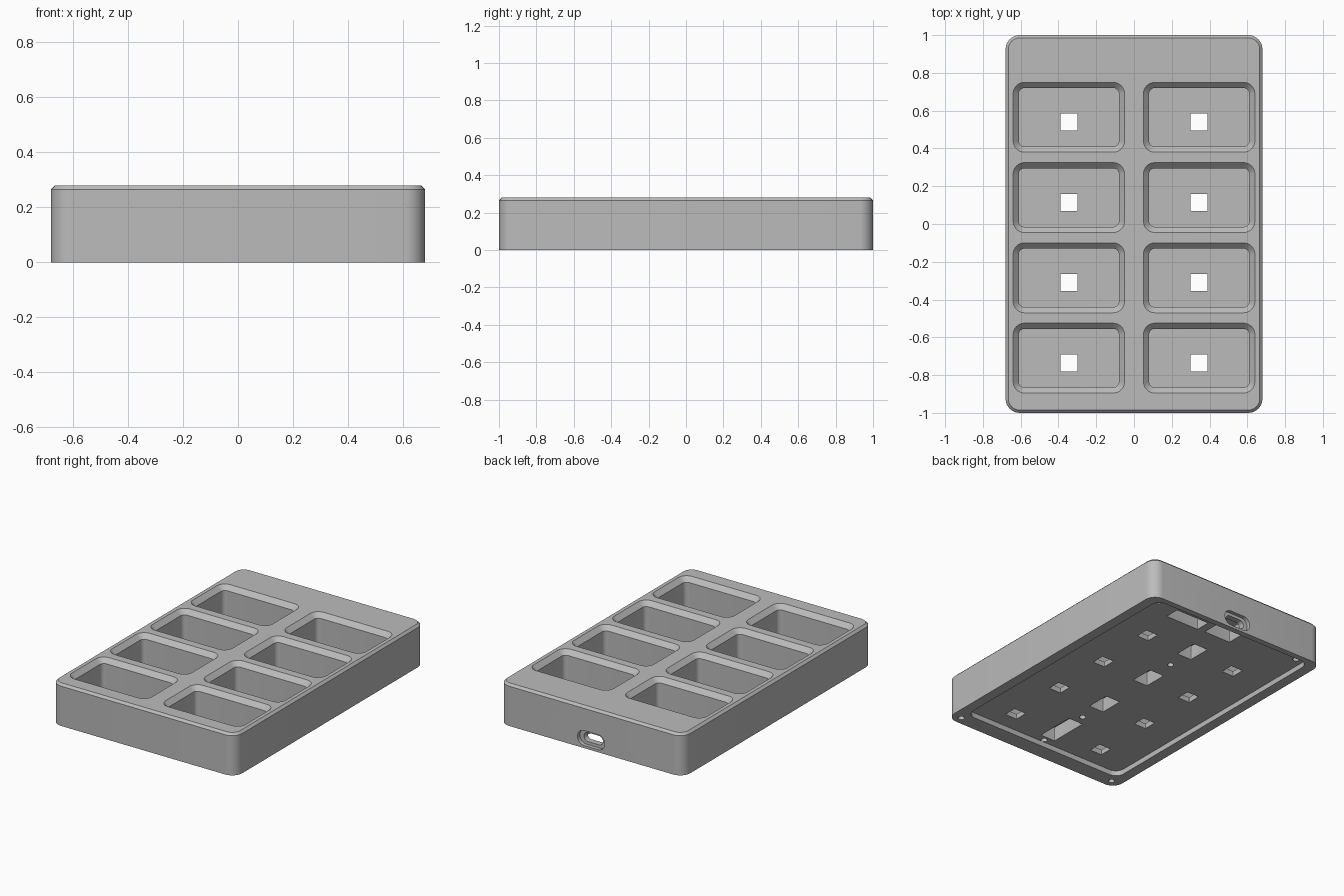
import bpy
import bmesh
from math import cos, sin, pi
from mathutils import Matrix

if "Cube" in bpy.data.objects:
    bpy.data.objects.remove(bpy.data.objects["Cube"])

grey = bpy.data.materials.new("matte grey")
grey.use_nodes = True
colour = (0.5, 0.5, 0.5, 1)
grey.diffuse_color = colour
grey.node_tree.nodes["Principled BSDF"].inputs["Base Color"].default_value = colour


def ring(w, d, r, steps=8):
    """Outline of a rounded rectangle, counter-clockwise."""
    points = []
    for q, (sx, sy) in enumerate([(1, 1), (-1, 1), (-1, -1), (1, -1)]):
        for i in range(steps + 1):
            a = (q + i / steps) * pi / 2
            points.append((sx * (w / 2 - r) + r * cos(a), sy * (d / 2 - r) + r * sin(a)))
    return points


def block(name, w, d, r, levels, place=None):
    """Rounded block lofted through (height, growth) levels."""
    bm = bmesh.new()
    loops = [[bm.verts.new((x, y, z)) for x, y in ring(w + 2 * g, d + 2 * g, r + g)]
             for z, g in levels]
    n = len(loops[0])
    bm.faces.new(loops[0][::-1])
    bm.faces.new(loops[-1])
    for low, high in zip(loops, loops[1:]):
        for i in range(n):
            j = (i + 1) % n
            bm.faces.new((low[i], low[j], high[j], high[i]))
    if place is not None:
        bm.transform(place)
    mesh = bpy.data.meshes.new(name)
    bm.to_mesh(mesh)
    bm.free()
    mesh.materials.append(grey)
    obj = bpy.data.objects.new(name, mesh)
    bpy.context.scene.collection.objects.link(obj)
    return obj


def at(x, y):
    return Matrix.Translation((x, y, 0))


# Outer body with a chamfered top edge
body = block("tray_body", 1.36, 2, 0.075, [(0, 0), (0.265, 0), (0.28, -0.015)])

ROWS = [0.565, 0.14, -0.285, -0.71]
FLOOR, LID = 0.07, 0.035
cutters = []


def cut(w, d, r, levels, place):
    cutters.append(block("cutter", w, d, r, levels, place))


# Lid recess in the underside
cut(1.22, 1.85, 0.06, [(-0.1, 0), (LID, 0)], at(0, 0.035))

for y in ROWS:
    for x in (-0.345, 0.345):
        # Key pocket with a bevelled rim, and the square opening in its floor
        cut(0.53, 0.31, 0.03, [(FLOOR, 0), (0.25, 0), (0.28, 0.03), (0.4, 0.03)], at(x, y))
        cut(0.09, 0.09, 0.001, [(-0.05, 0), (0.15, 0)], at(x, y - 0.025))

# Wiring cavities under the centre rib
for y in ROWS[:3]:
    cut(0.11, 0.16, 0.004, [(-0.05, 0), (0.13, 0)], at(0, y))
cut(0.11, 0.27, 0.004, [(-0.05, 0), (0.13, 0)], at(0, -0.7))

# Component cavities behind the back wall
cut(0.25, 0.1, 0.004, [(-0.05, 0), (0.13, 0)], at(0.28, 0.85))
cut(0.2, 0.13, 0.004, [(-0.05, 0), (0.13, 0)], at(0, 0.87))

# Screw holes
screws = [(s * x, y) for s in (-1, 1) for x, y in ((0.555, 0.905), (0.61, -0.945))]
for x, y in screws + [(0, 0.353), (0, -0.498), (0, -0.87)]:
    cut(0.04, 0.04, 0.0199, [(-0.05, 0), (0.13, 0)], at(x, y))

# Cable port: shallow outer recess and a through slot
upright = Matrix.Translation((0, 0, 0.067)) @ Matrix.Rotation(-pi / 2, 4, "X")
cut(0.2, 0.1, 0.049, [(0.975, 0), (1.1, 0)], upright)
cut(0.14, 0.06, 0.029, [(0.87, 0), (1.05, 0)], upright)

# Apply every cut, then remove the cutters
bpy.context.view_layer.objects.active = body
body.select_set(True)
for cutter in cutters:
    mod = body.modifiers.new("cut", "BOOLEAN")
    mod.operation = "DIFFERENCE"
    mod.solver = "EXACT"
    mod.object = cutter
    bpy.ops.object.modifier_apply(modifier=mod.name)
    bpy.data.objects.remove(cutter)

bpy.ops.object.shade_smooth_by_angle(angle=pi / 6)
